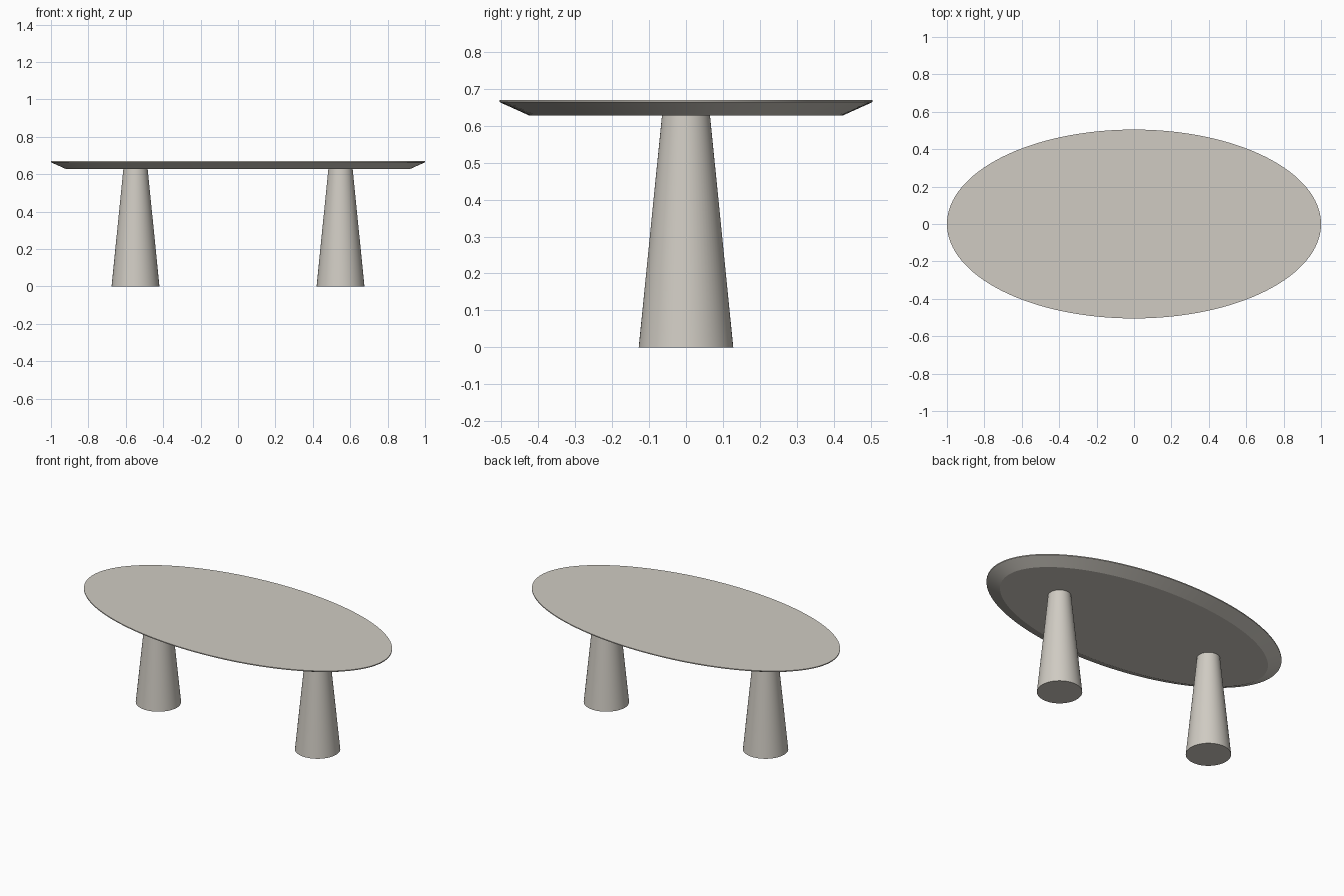
import bpy, bmesh, math

if "Cube" in bpy.data.objects:
    bpy.data.objects.remove(bpy.data.objects["Cube"])

stone = bpy.data.materials.new("warm_grey_stone")
stone.diffuse_color = (0.63, 0.60, 0.545, 1)
stone.use_nodes = True
stone.node_tree.nodes["Principled BSDF"].inputs["Base Color"].default_value = stone.diffuse_color


def loft(name, rings, sides, centre_x=0.0):
    """Closed solid through stacked ellipses given as (radius_x, radius_y, z)."""
    bm = bmesh.new()
    loops = []
    for rx, ry, z in rings:
        loops.append([bm.verts.new((rx * math.cos(math.tau * i / sides),
                                    ry * math.sin(math.tau * i / sides), z))
                      for i in range(sides)])
    bm.faces.new(loops[0][::-1])
    bm.faces.new(loops[-1])
    for low, high in zip(loops, loops[1:]):
        for i in range(sides):
            j = (i + 1) % sides
            bm.faces.new((low[i], low[j], high[j], high[i]))
    mesh = bpy.data.meshes.new(name)
    bm.to_mesh(mesh)
    bm.free()
    mesh.materials.append(stone)
    obj = bpy.data.objects.new(name, mesh)
    obj.location.x = centre_x
    bpy.context.collection.objects.link(obj)
    # smooth round the sides, crisp at the rims
    bpy.ops.object.select_all(action='DESELECT')
    obj.select_set(True)
    bpy.context.view_layer.objects.active = obj
    bpy.ops.object.shade_smooth_by_angle(angle=math.radians(20))
    return obj


# Oval top: undercut chamfer below a thin upright rim
loft("table_top", [(0.92, 0.425, 0.628), (1.0, 0.505, 0.664), (1.0, 0.505, 0.67)], 128)

# Two tapered round legs
for side, x in (("left", -0.548), ("right", 0.548)):
    loft(side + "_leg", [(0.128, 0.128, 0.0), (0.065, 0.065, 0.628)], 64, x)
